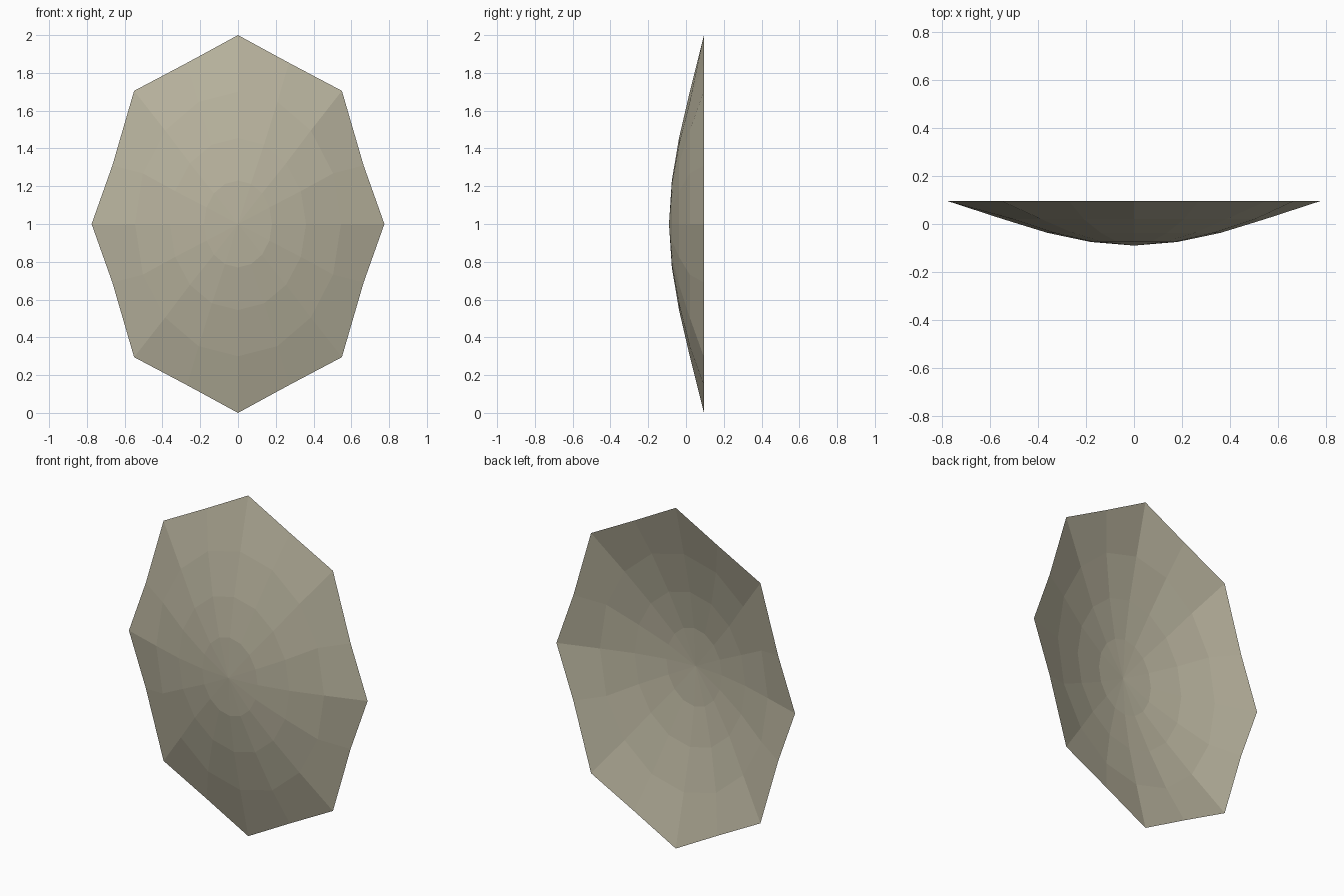
import bpy
import bmesh
from math import cos, sin, pi

cube = bpy.data.objects.get("Cube")
if cube:
    bpy.data.objects.remove(cube, do_unlink=True)

# Single warm grey-beige colour
mat = bpy.data.materials.new("warm_stone_grey")
mat.use_nodes = True
colour = (0.48, 0.45, 0.34, 1)
mat.diffuse_color = colour
mat.node_tree.nodes["Principled BSDF"].inputs["Base Color"].default_value = colour

SIDES = 16
# Inner rings: half width, half height, depth
RINGS = [(0.18, 0.23, -0.075), (0.36, 0.455, -0.037), (0.545, 0.70, 0.02)]
# Quarter of the eight-pointed rim, mirrored round: x and z
RIM = [(0.775, 0), (0.665, 0.31), (0.55, 0.705), (0.27, 0.853), (0, 1)]
RIM_DEPTH = 0.095


def rim_point(i):
    """Mirror the quarter outline into the full sixteen points."""
    k = i % 8
    x, z = RIM[min(k, 8 - k)]
    if 4 < i < 12:
        x = -x
    return x, z if i <= 8 else -z


bm = bmesh.new()
loops = []
for w, h, y in RINGS:
    angles = [2 * pi * i / SIDES for i in range(SIDES)]
    loops.append([bm.verts.new((w * cos(a), y, 1 + h * sin(a))) for a in angles])
rim = [rim_point(i) for i in range(SIDES)]
loops.append([bm.verts.new((x, RIM_DEPTH, 1 + z)) for x, z in rim])

# Central fan, then bands out to the rim
centre = bm.verts.new((0, -0.09, 1))
for i in range(SIDES):
    j = (i + 1) % SIDES
    bm.faces.new((centre, loops[0][i], loops[0][j]))
    for inner, outer in zip(loops, loops[1:]):
        bm.faces.new((inner[i], outer[i], outer[j], inner[j]))

# Outer side of the shell faces the front
bm.normal_update()
if sum(f.normal.y for f in bm.faces) > 0:
    bmesh.ops.reverse_faces(bm, faces=bm.faces[:])

mesh = bpy.data.meshes.new("dish_shell")
bm.to_mesh(mesh)
bm.free()
mesh.materials.append(mat)
dish = bpy.data.objects.new("dish_shell", mesh)
bpy.context.collection.objects.link(dish)
